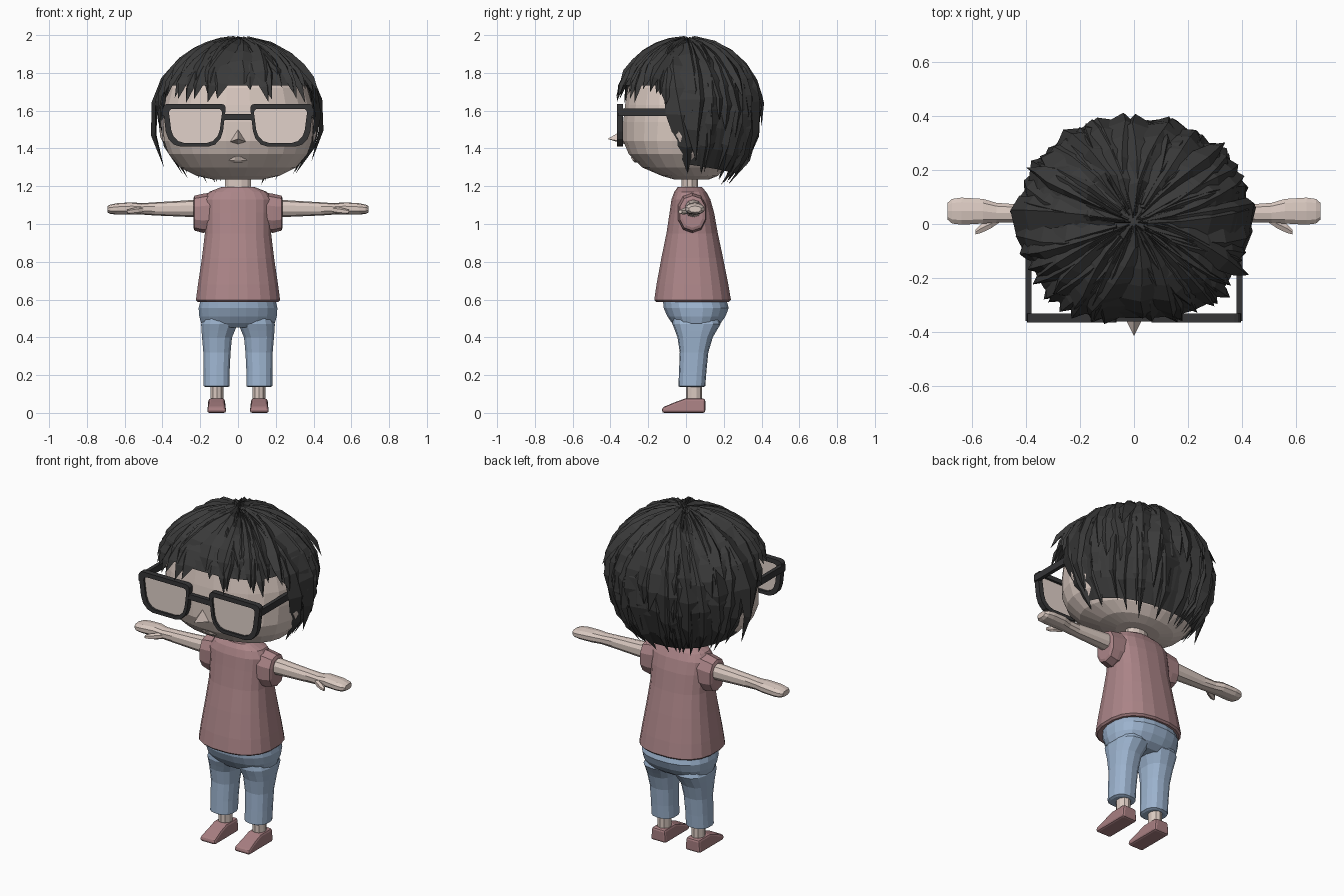
import bpy, bmesh, math, random
from mathutils import Vector

random.seed(5)
cube = bpy.data.objects.get("Cube")
if cube:
    bpy.data.objects.remove(cube, do_unlink=True)


def material(name, r, g, b):
    m = bpy.data.materials.new(name)
    m.use_nodes = True
    m.diffuse_color = (r, g, b, 1)
    bsdf = next(n for n in m.node_tree.nodes if n.type == 'BSDF_PRINCIPLED')
    bsdf.inputs["Base Color"].default_value = (r, g, b, 1)
    bsdf.inputs["Roughness"].default_value = 0.8
    return m


SKIN = material("skin", .70, .585, .53)
LENS = material("lens", .75, .64, .585)
HAIR = material("black hair", .042, .042, .042)
FRAME = material("dark frame", .035, .035, .037)
SHIRT = material("rose shirt", .41, .235, .246)
DENIM = material("pale denim", .34, .46, .63)
SHOE = material("rose shoe", .39, .21, .22)


def finish(name, bm, mat, mirror=False):
    bmesh.ops.recalc_face_normals(bm, faces=bm.faces)
    mesh = bpy.data.meshes.new(name)
    bm.to_mesh(mesh)
    bm.free()
    mesh.materials.append(mat)
    ob = bpy.data.objects.new(name, mesh)
    bpy.context.scene.collection.objects.link(ob)
    if mirror:
        ob.modifiers.new("mirror", 'MIRROR').use_mirror_merge = False
    return ob


def bridge(bm, a, b):
    n = len(a)
    for i in range(n):
        bm.faces.new((a[i], a[(i + 1) % n], b[(i + 1) % n], b[i]))


def spow(value, power):
    return math.copysign(abs(value) ** power, value)


def loft(name, rings, mat, axis='z', sides=16, power=1.0, mirror=False):
    """Rings are (position, u_min, u_max, v_min, v_max) across the axis."""
    bm = bmesh.new()
    loops = []
    for p, u0, u1, v0, v1 in rings:
        loop = []
        for i in range(sides):
            a = math.tau * (i + .5) / sides
            u = (u0 + u1) / 2 + (u1 - u0) / 2 * spow(math.cos(a), power)
            v = (v0 + v1) / 2 + (v1 - v0) / 2 * spow(math.sin(a), power)
            loop.append(bm.verts.new((u, v, p) if axis == 'z' else (p, u, v)))
        loops.append(loop)
    for a, b in zip(loops, loops[1:]):
        bridge(bm, a, b)
    bm.faces.new(loops[0])
    bm.faces.new(loops[-1])
    return finish(name, bm, mat, mirror)


def box(name, lo, hi, mat, mirror=False):
    bm = bmesh.new()
    bmesh.ops.create_cube(bm, size=1)
    for v in bm.verts:
        v.co = [l + (h - l) * (c + .5) for l, h, c in zip(lo, hi, v.co)]
    return finish(name, bm, mat, mirror)


# Head, neck and face
loft("head", [(z, -w, w, f, b) for z, w, f, b in (
    (1.235, .13, -.06, .12), (1.255, .22, -.13, .17), (1.3, .31, -.235, .21),
    (1.37, .37, -.305, .25), (1.44, .395, -.335, .29), (1.54, .4, -.335, .31),
    (1.63, .395, -.325, .31), (1.72, .37, -.31, .29), (1.81, .32, -.26, .25),
    (1.9, .2, -.16, .17))], SKIN, sides=24, power=.9)
loft("neck", [(1.15, -.08, .08, -.03, .075), (1.2, -.07, .07, -.025, .065),
              (1.27, -.07, .07, -.025, .065)], SKIN, sides=12)
loft("ear", [(.37, -.06, .01, 1.44, 1.56), (.4, -.055, .015, 1.43, 1.56),
             (.412, -.04, .0, 1.46, 1.54)], SKIN, 'x', 8, mirror=True)
loft("lips", [(1.325, -.035, .035, -.272, -.24), (1.337, -.052, .052, -.284, -.25),
              (1.355, -.035, .035, -.294, -.25)], SKIN, sides=8)

bm = bmesh.new()
tip = bm.verts.new((0, -.415, 1.45))
base = [bm.verts.new(p) for p in ((-.045, -.325, 1.435), (0, -.315, 1.42),
                                  (.045, -.325, 1.435), (0, -.33, 1.5))]
for i in range(4):
    bm.faces.new((base[i], base[(i + 1) % 4], tip))
bm.faces.new(base)
finish("nose", bm, SKIN)


# Spectacles: rounded rims, lens plates, bridge and temples
def rim_outline(x0, x1, z0, z1, r):
    pts = []
    for cx, cz, start, rad in ((x1 - r, z0 + r, -90, r), (x1 - r / 3, z1 - r / 3, 0, r / 3),
                               (x0 + r / 3, z1 - r / 3, 90, r / 3), (x0 + r, z0 + r, 180, r)):
        for k in range(4):
            a = math.radians(start + 30 * k)
            pts.append((cx + rad * math.cos(a), cz + rad * math.sin(a)))
    # Lower edge is narrower than the brow edge
    mid = (x0 + x1) / 2
    return [(mid + (x - mid) * (.84 + .16 * (z - z0) / (z1 - z0)), z) for x, z in pts]


outer = rim_outline(.062, .4, 1.41, 1.636, .08)
inner = rim_outline(.082, .368, 1.43, 1.61, .068)
bm = bmesh.new()
loops = [[bm.verts.new((x, y, z)) for x, z in shape] for shape, y in
         ((outer, -.365), (outer, -.333), (inner, -.333), (inner, -.365))]
for i in range(4):
    bridge(bm, loops[i], loops[(i + 1) % 4])
finish("spectacle_rim", bm, FRAME, True)
bm = bmesh.new()
plates = [[bm.verts.new((x, y, z)) for x, z in inner] for y in (-.353, -.347)]
bridge(bm, *plates)
for p in plates:
    bm.faces.new(p)
finish("lens_plate", bm, LENS, True)
box("spectacle_bridge", (-.085, -.362, 1.55), (.085, -.338, 1.582), FRAME)
box("spectacle_temple", (.38, -.36, 1.573), (.402, -.05, 1.612), FRAME, True)

# Hair: a cap plus layers of broad pointed locks swept from the crown
CENTRE = Vector((0, .005, 1.605))
UPPER, LOWER = .375, .48


def hair_point(az, phi, scale):
    drop = UPPER if phi < math.pi / 2 else LOWER
    # Plan is squarer at the fringe than at the back
    power = .72 if math.sin(az) < 0 else .9
    return CENTRE + scale * Vector((.425 * math.sin(phi) * spow(math.cos(az), power),
                                    .385 * math.sin(phi) * spow(math.sin(az), power),
                                    drop * math.cos(phi)))


def hairline(az):
    """Height of the hair edge: fringe, then ears, then nape."""
    d = math.sin(az)
    if d < -.3:
        return 1.735
    if d < 0:
        return 1.67 - .35 * max(0, (d + .1) / .1)
    return 1.31 - .05 * d


def angle_at(z):
    h = z - CENTRE.z
    return math.acos(max(-.95, h / (UPPER if h > 0 else LOWER)))


bm = bmesh.new()
rows, cols = 9, 40
crown = bm.verts.new(hair_point(0, 0, .98))
grid = [[bm.verts.new(hair_point(math.tau * c / cols,
                                 angle_at(hairline(math.tau * c / cols)) * r / rows, .98))
         for c in range(cols)] for r in range(1, rows + 1)]
for c in range(cols):
    bm.faces.new((crown, grid[0][c], grid[0][(c + 1) % cols]))
for a, b in zip(grid, grid[1:]):
    bridge(bm, a, b)
finish("hair_cap", bm, HAIR)


def lock(bm, az, end_z, width, lift, flare=0.0):
    steps, prev = 6, None
    end = angle_at(end_z)
    start = random.uniform(.02, .2)
    sweep = random.uniform(-.35, .45)
    ridge = random.uniform(-.6, .6)
    for k in range(steps):
        t = k / steps
        phi = start + (end - start) * t
        a = az + sweep * (1 - t) ** 2
        w = width * min(1, (1 - t) * 3)
        out = flare * t * t
        ring = [bm.verts.new(hair_point(a + da, phi, f + out)) for da, f in
                ((-w, .965), (w * ridge, lift), (w, .97))]
        if prev:
            bridge(bm, prev, ring)
        else:
            bm.faces.new(ring)
        prev = ring
    end_point = bm.verts.new(hair_point(az + ridge * width * .5, end, .985 + flare))
    for i in range(3):
        bm.faces.new((prev[i], prev[(i + 1) % 3], end_point))


for name, count, lift, width, over in (("hair_under_locks", 34, 1.015, .15, False),
                                       ("hair_outer_locks", 24, 1.035, .21, True)):
    bm = bmesh.new()
    for i in range(count):
        az = math.tau * (i + random.uniform(-.3, .3)) / count
        edge = hairline(az)
        if over:
            tip_z = edge + random.uniform(0, .35 if edge < 1.5 else .04)
        else:
            tip_z = edge - random.uniform(.01, .1 if edge > 1.5 else .05)
        lock(bm, az, tip_z, width * random.uniform(.75, 1.2),
             lift + random.uniform(-.015, .015), random.uniform(0, .03))
    finish(name, bm, HAIR)

# Loose tufts that break the outline: direction in degrees, tip height, flare
bm = bmesh.new()
for deg, tip_z, flare in ((-22, 1.69, .1), (150, 1.72, .12), (45, 1.66, .1),
                          (95, 1.52, .06), (25, 1.55, .04), (4, 1.35, .1),
                          (176, 1.33, .14), (70, 1.34, .06), (105, 1.32, .06),
                          (60, 1.2, 0), (85, 1.21, .02), (120, 1.21, 0), (-48, 1.66, .0),
                          (-132, 1.66, .0), (-74, 1.66, .01), (-103, 1.645, .01)):
    lock(bm, math.radians(deg), tip_z, .14, 1.025, flare)
finish("hair_tufts", bm, HAIR)

# Shirt body and sleeves
loft("shirt_body", [(z, -w, w, f, b) for z, w, f, b in (
    (.588, .215, -.16, .23), (.598, .225, -.17, .24), (.68, .214, -.158, .226),
    (.82, .193, -.132, .198), (.95, .177, -.105, .17), (1.06, .178, -.088, .15),
    (1.13, .18, -.078, .13), (1.17, .155, -.063, .108), (1.195, .09, -.045, .085))],
     SHIRT, sides=20, power=.8)
loft("shirt_sleeve", [(.12, -.05, .11, .96, 1.17), (.185, -.042, .107, .953, 1.16),
                      (.23, -.035, .105, .965, 1.15), (.236, -.02, .09, .98, 1.135)],
     SHIRT, 'x', 10, .85, True)

# Arms, hands and thumbs
loft("arm", [(.2, -.005, .085, 1.035, 1.13), (.32, 0, .08, 1.04, 1.122),
             (.44, .005, .075, 1.045, 1.115), (.51, .003, .08, 1.05, 1.11),
             (.56, 0, .095, 1.05, 1.115), (.64, -.005, .1, 1.05, 1.11),
             (.675, 0, .095, 1.053, 1.103), (.692, .015, .08, 1.062, 1.095)],
     SKIN, 'x', 10, .85, True)
loft("thumb", [(.49, .01, .04, 1.06, 1.09), (.53, -.018, .02, 1.052, 1.09),
               (.565, -.035, .005, 1.05, 1.082), (.588, -.04, -.02, 1.055, 1.075)],
     SKIN, 'x', 6, mirror=True)

# Trousers
loft("trouser_seat", [(.452, -.17, .17, -.05, .15), (.475, -.197, .197, -.075, .185),
                      (.51, -.207, .207, -.1, .21), (.555, -.211, .211, -.12, .228),
                      (.61, -.197, .197, -.125, .212)], DENIM, sides=20, power=.85)
loft("trouser_leg", [(.136, .055, .17, -.03, .09), (.142, .043, .183, -.04, .102),
                     (.22, .043, .183, -.037, .108), (.32, .038, .185, -.033, .118),
                     (.4, .03, .192, -.045, .142), (.435, .015, .195, -.058, .162),
                     (.47, .0, .197, -.072, .183), (.51, .01, .18, -.07, .17)],
     DENIM, sides=14, power=.8, mirror=True)

# Ankles and shoes
loft("ankle", [(.05, .075, .148, .0, .085), (.2, .075, .148, .0, .085)],
     SKIN, sides=10, mirror=True)
bm = bmesh.new()
side = [(-.127, 0), (-.127, .028), (-.06, .056), (-.005, .076), (.102, .076), (.102, 0)]
sections = [[bm.verts.new((x, y, z)) for y, z in side] for x in (.063, .163)]
bridge(bm, *sections)
for s in sections:
    bm.faces.new(s)
for v in bm.verts:
    if v.co.z > .05:
        v.co.x = .113 + (v.co.x - .113) * .86
shoe = finish("shoe", bm, SHOE, True)
bevel = shoe.modifiers.new("soft edge", 'BEVEL')
bevel.width = .012
bevel.segments = 2
